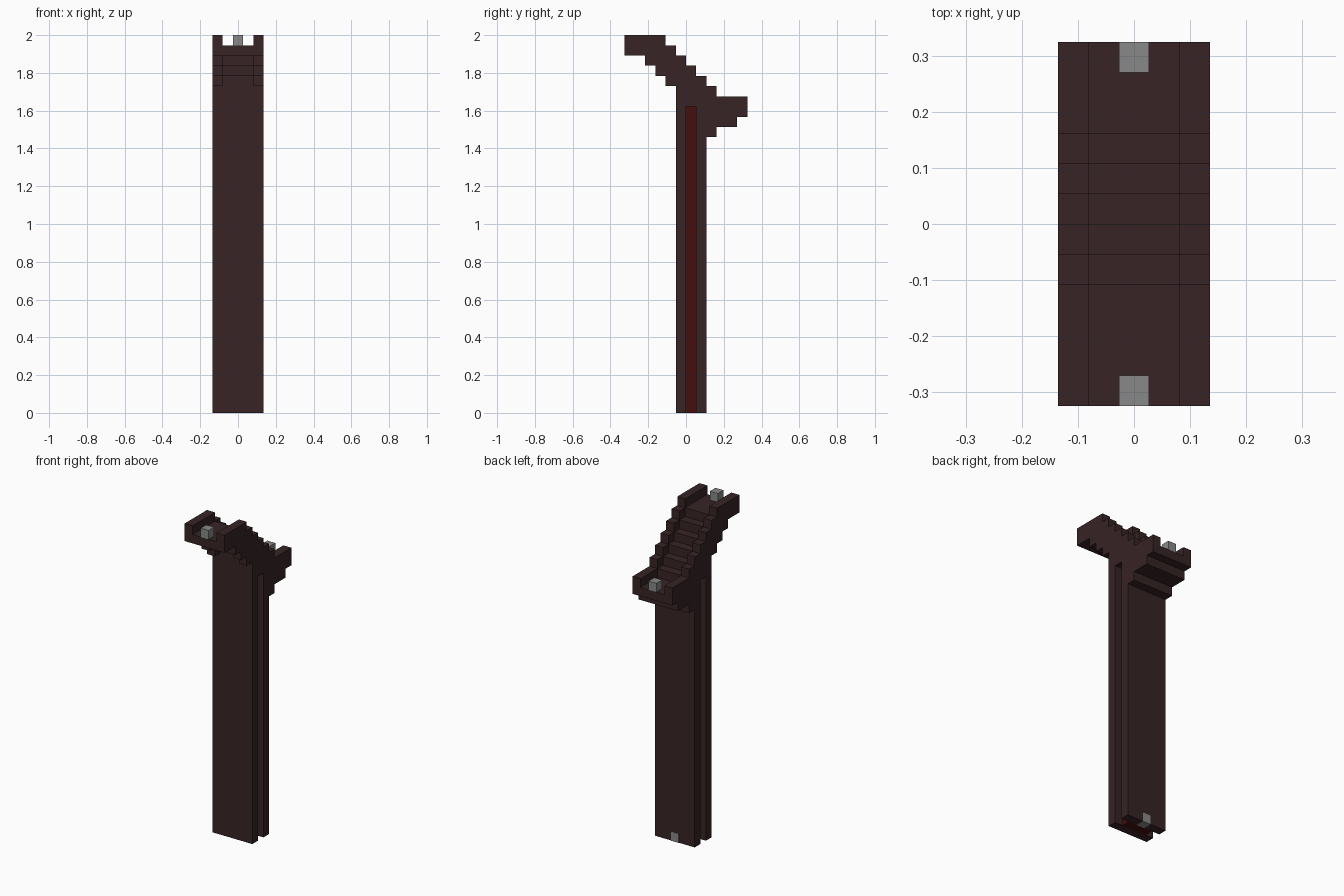
import bpy
import bmesh

if "Cube" in bpy.data.objects:
    bpy.data.objects.remove(bpy.data.objects["Cube"], do_unlink=True)

UNIT = 2 / 37  # one block


def material(name, rgb):
    mat = bpy.data.materials.new(name)
    mat.use_nodes = True
    color = (*rgb, 1)
    mat.diffuse_color = color
    mat.node_tree.nodes["Principled BSDF"].inputs["Base Color"].default_value = color
    return mat


brown = material("dark_brown", (0.038, 0.017, 0.018))
red = material("dark_red", (0.061, 0.004, 0.004))
grey = material("grey", (0.25, 0.25, 0.25))


def extrude_profile(name, profile, x0, x1, mat):
    """Extrude a (y, z) outline from x0 to x1, all in block units."""
    bm = bmesh.new()
    face = bm.faces.new([bm.verts.new((x0 * UNIT, y * UNIT, z * UNIT)) for y, z in profile])
    result = bmesh.ops.extrude_face_region(bm, geom=[face], use_keep_orig=True)
    moved = [g for g in result["geom"] if isinstance(g, bmesh.types.BMVert)]
    bmesh.ops.translate(bm, verts=moved, vec=((x1 - x0) * UNIT, 0, 0))
    bmesh.ops.recalc_face_normals(bm, faces=bm.faces)
    mesh = bpy.data.meshes.new(name)
    bm.to_mesh(mesh)
    bm.free()
    mesh.materials.append(mat)
    obj = bpy.data.objects.new(name, mesh)
    bpy.context.collection.objects.link(obj)
    return obj


def box(name, x, y, z, mat):
    outline = [(y[0], z[0]), (y[1], z[0]), (y[1], z[1]), (y[0], z[1])]
    return extrude_profile(name, outline, x[0], x[1], mat)


def stair_profile(drop, rise):
    """Stepped bridge on a grooved column; drop lowers the top, rise lifts the front underside."""
    pts = [(-6, 37 - drop), (-2, 37 - drop)]
    # descending steps
    for i in range(5):
        pts += [(-2 + i, 36 - i - drop), (-1 + i, 36 - i - drop)]
    pts += [(3, 31 - drop), (6, 31 - drop)]
    # rear bracket
    pts += [(6, 29), (5, 29), (5, 28), (3, 28), (3, 27), (2, 27)]
    # two column slabs with a groove between them
    pts += [(2, 0), (1, 0), (1, 30), (0, 30), (0, 0), (-1, 0)]
    # front bracket
    for i in range(3):
        pts += [(-1 - i, 32 + i + rise), (-2 - i, 32 + i + rise)]
    pts += [(-4, 35), (-6, 35)]
    return list(dict.fromkeys(pts))


# Side walls and the lower stair between them
for side, x0 in (("left", 1.5), ("right", -2.5)):
    extrude_profile(side + "_wall", stair_profile(0, 0), x0, x0 + 1, brown)
extrude_profile("stair_centre", stair_profile(1, 1), -1.5, 1.5, brown)

# Core inside the column groove
box("column_core", (-1.5, 1.5), (0, 1), (0, 30), red)

# Marker blocks at both ends of the stair and at the column foot
box("front_marker", (-0.5, 0.5), (-6, -5), (36, 37), grey)
box("rear_marker", (-0.5, 0.5), (5, 6), (30, 31), grey)
box("foot_marker", (-0.5, 0.5), (1, 2.02), (-0.02, 1), grey)
